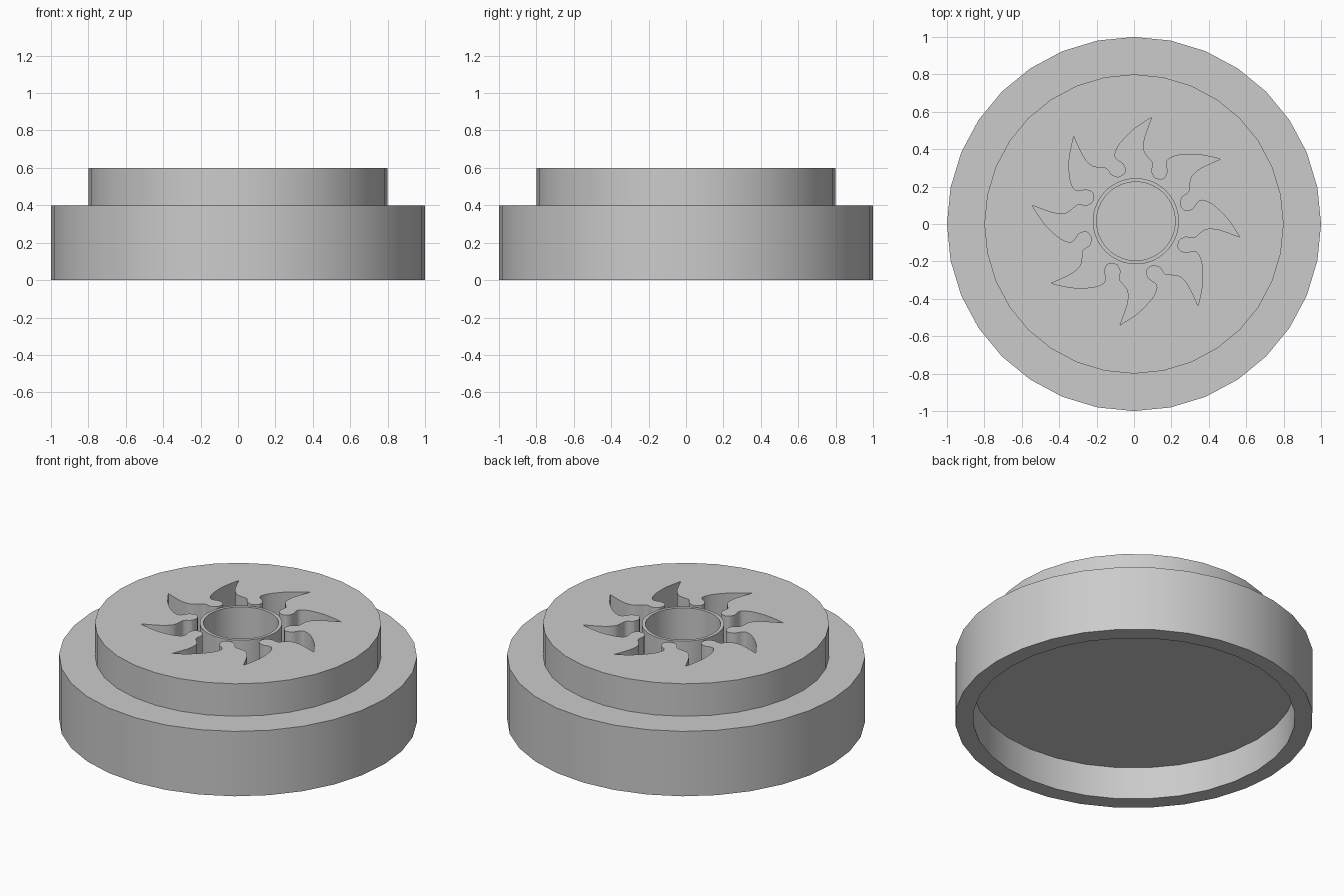
import bpy, bmesh, math
from mathutils import Vector, Matrix
from mathutils.geometry import interpolate_bezier

cube = bpy.data.objects.get("Cube")
if cube:
    bpy.data.objects.remove(cube)

SUN_CENTRE = Vector((0.01, 0.015, 0))
TOP, FLOOR = 0.6, 0.3
RAYS = 8

grey = bpy.data.materials.new("plain_grey")
grey.use_nodes = True
grey.diffuse_color = (0.6, 0.6, 0.6, 1)
grey.node_tree.nodes["Principled BSDF"].inputs["Base Color"].default_value = (0.6, 0.6, 0.6, 1)


def make_object(name, bm):
    bmesh.ops.recalc_face_normals(bm, faces=bm.faces)
    mesh = bpy.data.meshes.new(name)
    bm.to_mesh(mesh)
    bm.free()
    mesh.materials.append(grey)
    obj = bpy.data.objects.new(name, mesh)
    bpy.context.collection.objects.link(obj)
    return obj


def lathe(name, profile, segments, closed=False):
    """Stack circles of (radius, z), join them and cap the open ends."""
    bm = bmesh.new()
    rings = []
    for r, z in profile:
        angles = [math.tau * i / segments for i in range(segments)]
        rings.append([bm.verts.new((r * math.cos(a), r * math.sin(a), z)) for a in angles])
    pairs = list(zip(rings, rings[1:]))
    if closed:
        pairs.append((rings[-1], rings[0]))
    for low, high in pairs:
        for i in range(segments):
            j = (i + 1) % segments
            bm.faces.new((low[i], low[j], high[j], high[i]))
    if not closed:
        bm.faces.new(rings[0])
        bm.faces.new(rings[-1])
    return make_object(name, bm)


def sun_outline():
    """One wavy ray repeated around the centre, with sharp tips."""
    ray = [(-.115, .24), (-.09, .235), (-.06, .255), (-.055, .28), (-.07, .31),
           (-.1, .33), (-.112, .355), (-.095, .4), (-.055, .45), (0, .5),
           (.085, .555), (.06, .49), (.042, .43), (.042, .375), (.065, .34),
           (.088, .31), (.082, .27)]
    tip = 10
    pts = []
    for k in range(RAYS):
        turn = Matrix.Rotation(-math.tau * k / RAYS, 3, 'Z')
        pts += [turn @ Vector((x, y, 0)) for x, y in ray]
    n = len(pts)
    tangents = [Vector() if i % len(ray) == tip else (pts[(i + 1) % n] - pts[i - 1]) / 6
                for i in range(n)]
    outline = []
    for i in range(n):
        j = (i + 1) % n
        outline += interpolate_bezier(pts[i], pts[i] + tangents[i],
                                      pts[j] - tangents[j], pts[j], 4)[:-1]
    return outline


# Stepped round body, hollow underneath
body = lathe("stepped_body", [(0.9, 0.2), (0.9, 0), (1, 0), (1, 0.4),
                              (0.8, 0.4), (0.8, TOP)], 32)

# Sun-shaped pocket sunk into the top
bm = bmesh.new()
base = bm.faces.new([bm.verts.new(p + SUN_CENTRE + Vector((0, 0, FLOOR))) for p in sun_outline()])
extruded = bmesh.ops.extrude_face_region(bm, geom=[base], use_keep_orig=True)
bmesh.ops.translate(bm, vec=(0, 0, TOP - FLOOR + 0.1),
                    verts=[g for g in extruded["geom"] if isinstance(g, bmesh.types.BMVert)])
cutter = make_object("sun_cutter", bm)
cutter.hide_render = True

cut = body.modifiers.new("sun_pocket", 'BOOLEAN')
cut.operation = 'DIFFERENCE'
cut.solver = 'EXACT'
cut.object = cutter
bpy.context.view_layer.objects.active = body
bpy.ops.object.modifier_apply(modifier=cut.name)
bpy.data.objects.remove(cutter)

# Thin round wall standing in the middle of the pocket
ring = lathe("centre_ring", [(0.21, FLOOR - 0.01), (0.23, FLOOR - 0.01),
                             (0.23, TOP), (0.21, TOP)], 64, closed=True)
ring.location = SUN_CENTRE

# Smooth walls with crisp rims
bpy.ops.object.select_all(action='DESELECT')
for obj in (body, ring):
    obj.select_set(True)
bpy.context.view_layer.objects.active = body
bpy.ops.object.shade_smooth_by_angle(angle=math.radians(30))
